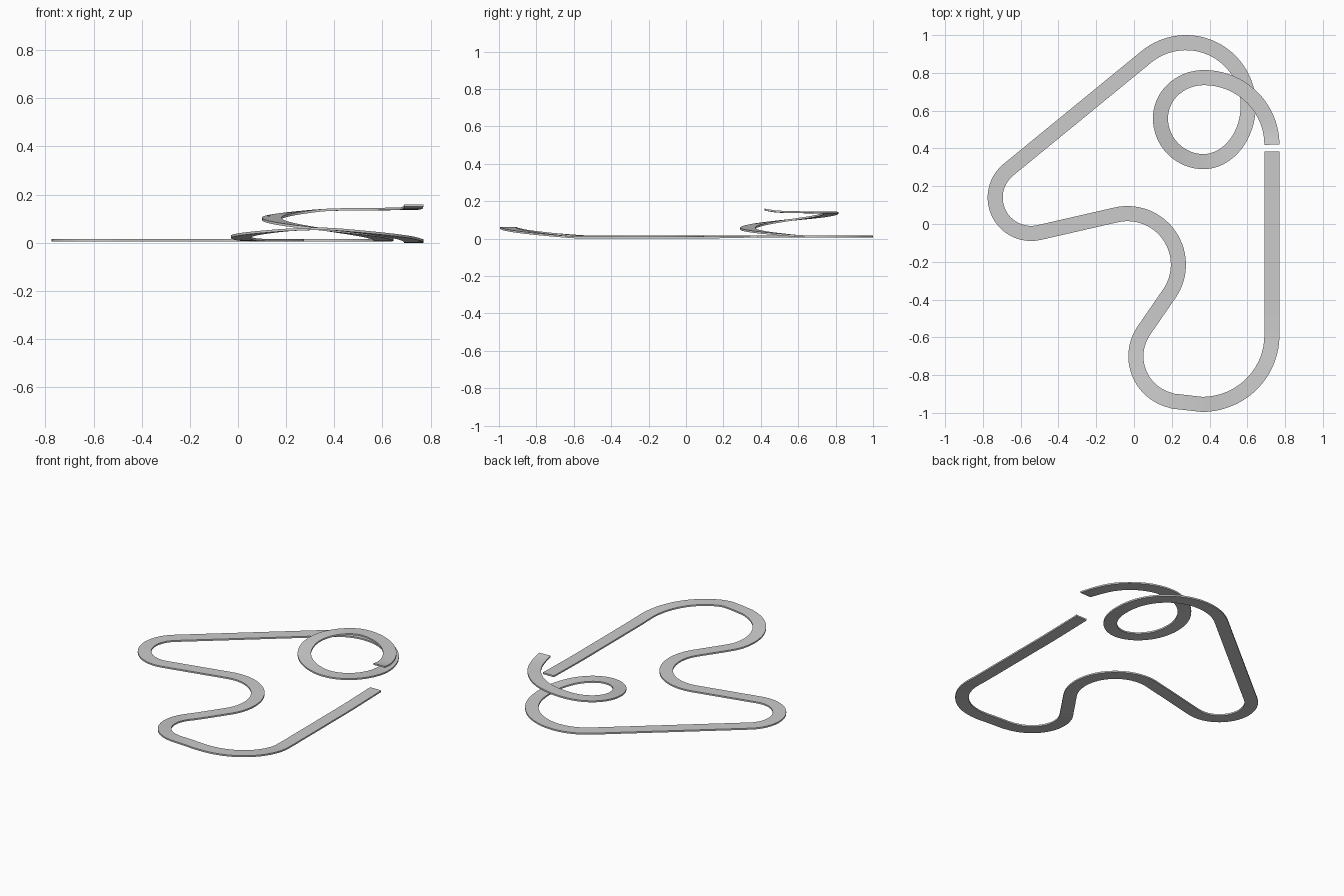
import bpy, bmesh, math
from mathutils import Vector

if "Cube" in bpy.data.objects:
    bpy.data.objects.remove(bpy.data.objects["Cube"])

HALF_W, HALF_T = 0.04, 0.005
path = []


def line(x, y, z):
    """Extend the path straight to a point."""
    p0, p1 = path[-1], Vector((x, y, z))
    n = max(1, round((p1 - p0).length / 0.03))
    path.extend(p0.lerp(p1, i / n) for i in range(1, n + 1))


def arc(cx, cy, rx, ry, a0, a1, z):
    """Extend the path along an elliptical arc, climbing to height z."""
    def point(a, h):
        return Vector((cx + rx * math.cos(a), cy + ry * math.sin(a), h))
    a0, a1 = math.radians(a0), math.radians(a1)
    z0 = path[-1].z
    start = point(a0, z0)
    if (start - path[-1]).length > 0.025:
        line(*start)
    n = max(2, round(abs(a1 - a0) * max(rx, ry) / 0.022))
    for i in range(1, n + 1):
        t = i / n
        path.append(point(a0 + (a1 - a0) * t, z0 + (z - z0) * t))


# Long straight and the hill round the front bend
path.append(Vector((0.73, 0.385, 0.011)))
line(0.73, 0.09, 0.005)
line(0.73, -0.59, 0.005)
arc(0.36, -0.59, 0.37, 0.365, 0, -90, 0.06)
line(0.208, -0.938, 0.054)
arc(0.25, -0.70, 0.24, 0.24, -100, -215, 0.011)

# Flat S bends and the diagonal straight
arc(-0.035, -0.215, 0.27, 0.27, -35, 103, 0.011)
arc(-0.545, 0.14, 0.19, 0.19, -77, -230.5, 0.011)
arc(0.275, 0.63, 0.33, 0.33, 129.5, 0, 0.011)

# Climbing spiral and its kicked-up end
arc(0.365, 0.63, 0.24, 0.30, 0, -90, 0.053)
arc(0.37, 0.56, 0.23, 0.23, -90, -180, 0.10)
arc(0.37, 0.56, 0.23, 0.215, 180, 90, 0.138)
arc(0.37, 0.42, 0.36, 0.355, 90, 12, 0.142)
arc(0.37, 0.42, 0.36, 0.355, 12, 0, 0.155)

# Ease the changes of slope
for _ in range(6):
    zs = [p.z for p in path]
    for i in range(1, len(path) - 3):
        path[i].z = (zs[i - 1] + 2 * zs[i] + zs[i + 1]) / 4

# Sweep a flat rectangular section along the path
bm = bmesh.new()
rings = []
for i, p in enumerate(path):
    d = path[min(i + 1, len(path) - 1)] - path[max(i - 1, 0)]
    side = Vector((-d.y, d.x, 0)).normalized() * HALF_W
    up = Vector((0, 0, HALF_T))
    rings.append([bm.verts.new(p + side * s + up * u)
                  for s, u in ((-1, -1), (1, -1), (1, 1), (-1, 1))])
for a, b in zip(rings, rings[1:]):
    for k in range(4):
        m = (k + 1) % 4
        bm.faces.new((a[k], a[m], b[m], b[k]))
bm.faces.new(rings[0])
bm.faces.new(rings[-1])
bmesh.ops.recalc_face_normals(bm, faces=bm.faces)

mesh = bpy.data.meshes.new("race_track")
bm.to_mesh(mesh)
bm.free()
track = bpy.data.objects.new("race_track", mesh)
bpy.context.collection.objects.link(track)
bpy.context.view_layer.objects.active = track
track.select_set(True)
bpy.ops.object.shade_smooth_by_angle(angle=math.radians(30))
